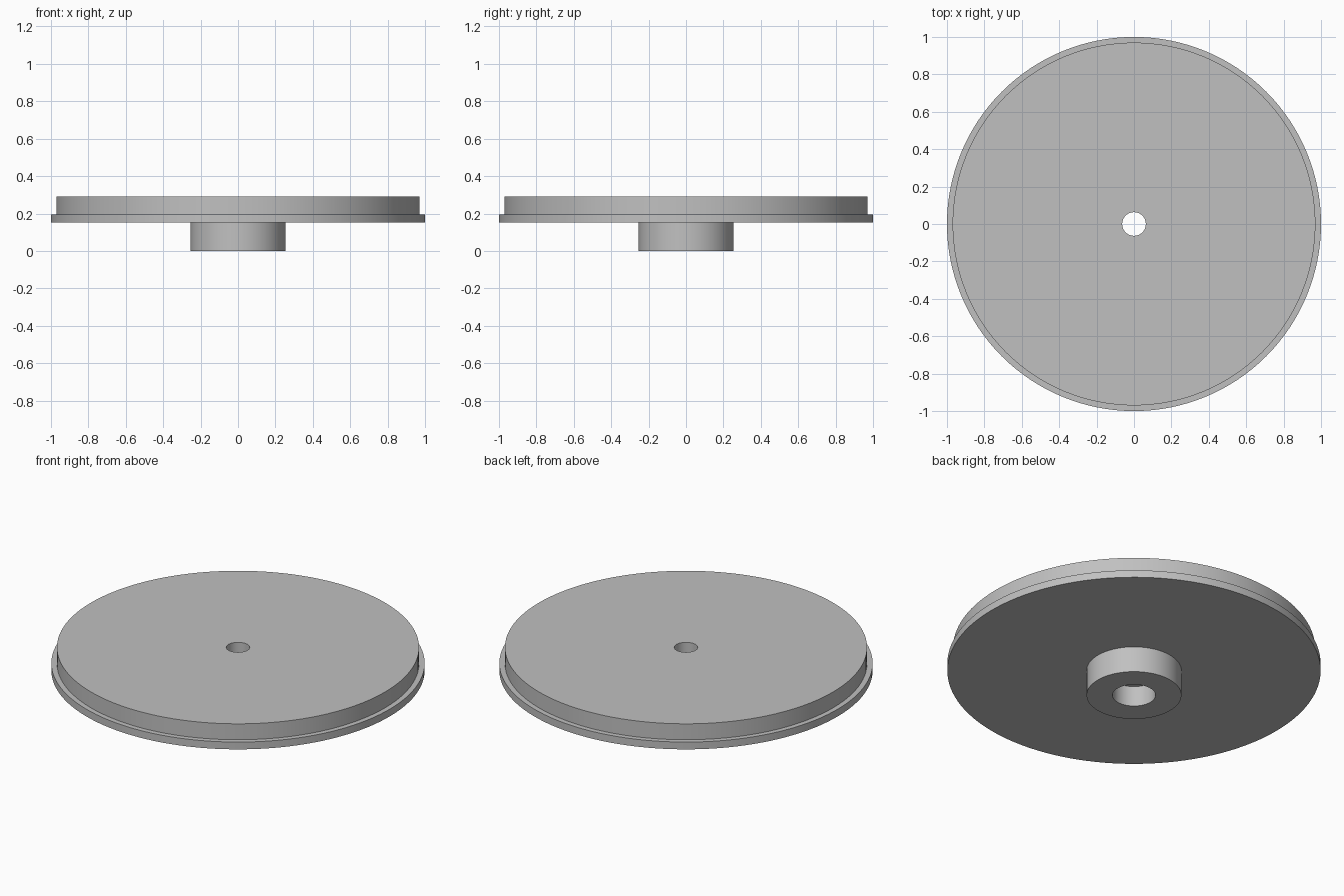
import bpy
import bmesh
from math import tau, cos, sin, radians

cube = bpy.data.objects.get("Cube")
if cube:
    bpy.data.objects.remove(cube)

SEGMENTS = 128

grey = bpy.data.materials.new("plain grey")
grey.use_nodes = True
colour = (0.53, 0.53, 0.53, 1)
grey.diffuse_color = colour
grey.node_tree.nodes["Principled BSDF"].inputs["Base Color"].default_value = colour


def lathe(name, profile):
    """Revolve a closed (radius, height) outline about the z axis."""
    bm = bmesh.new()
    rings = [[bm.verts.new((r * cos(tau * i / SEGMENTS), r * sin(tau * i / SEGMENTS), z))
              for i in range(SEGMENTS)] for r, z in profile]
    for a, b in zip(rings, rings[1:] + rings[:1]):
        for i in range(SEGMENTS):
            j = (i + 1) % SEGMENTS
            bm.faces.new((a[i], a[j], b[j], b[i]))
    bmesh.ops.recalc_face_normals(bm, faces=bm.faces)
    mesh = bpy.data.meshes.new(name)
    bm.to_mesh(mesh)
    bm.free()
    mesh.materials.append(grey)
    obj = bpy.data.objects.new(name, mesh)
    bpy.context.collection.objects.link(obj)
    bpy.ops.object.select_all(action="DESELECT")
    obj.select_set(True)
    bpy.context.view_layer.objects.active = obj
    bpy.ops.object.shade_smooth_by_angle(angle=radians(30))
    return obj


# Heights and radii
flange_z, step_z, top_z = 0.153, 0.196, 0.29
hub_r, bore_r, hole_r, bore_depth = 0.254, 0.115, 0.063, 0.12

# Flanged disc with hub, through hole and wider bore from below
lathe("flanged_disc", [
    (bore_r, 0), (hub_r, 0), (hub_r, flange_z),      # hub
    (1, flange_z), (1, step_z),                      # flange
    (0.97, step_z), (0.97, top_z),                   # disc
    (hole_r, top_z), (hole_r, bore_depth), (bore_r, bore_depth),
])
